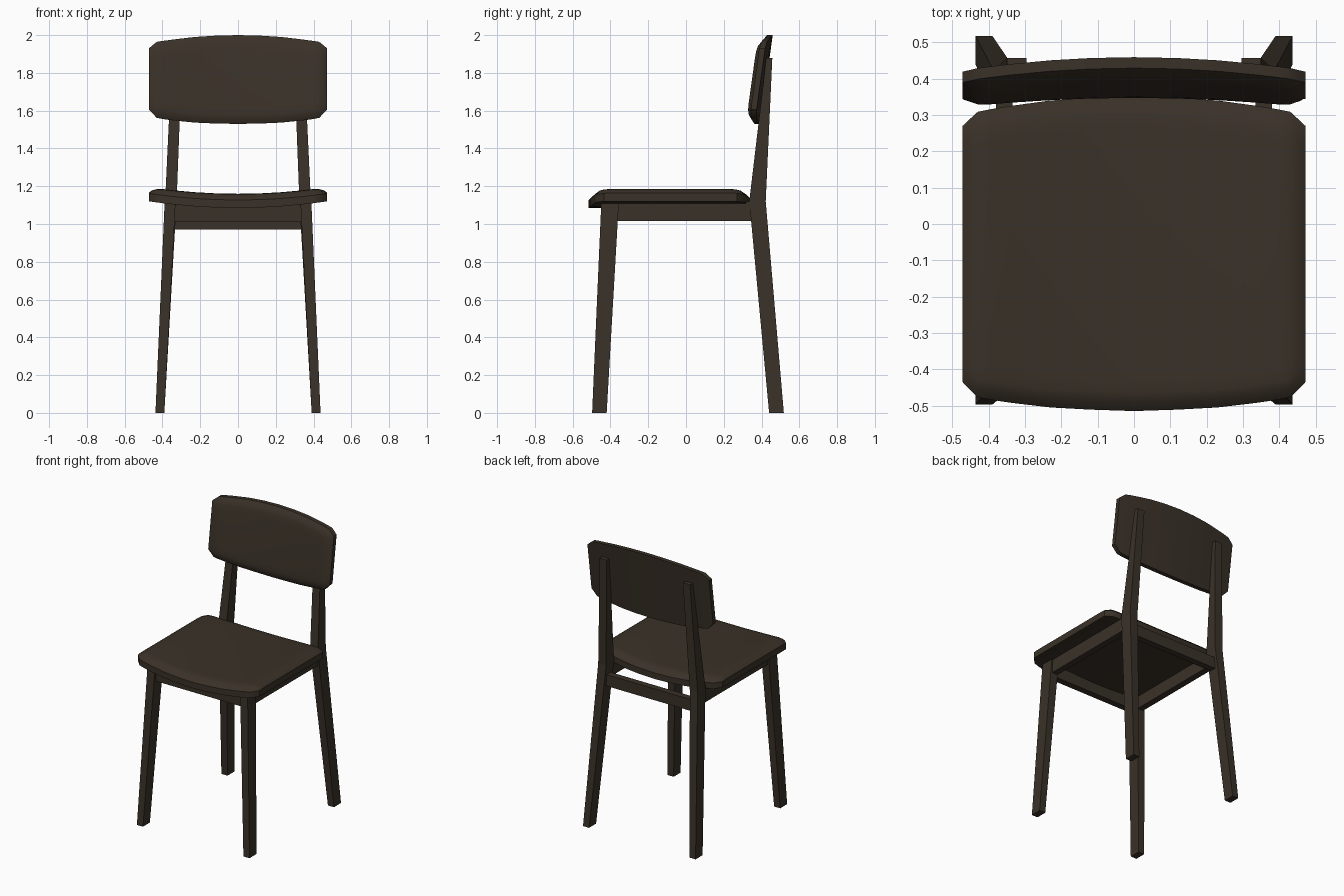
import bpy, bmesh, math

if "Cube" in bpy.data.objects:
    bpy.data.objects.remove(bpy.data.objects["Cube"])

wood = bpy.data.materials.new("dark brown wood")
wood.diffuse_color = (0.042, 0.031, 0.021, 1)
wood.use_nodes = True
wood.node_tree.nodes["Principled BSDF"].inputs["Base Color"].default_value = wood.diffuse_color


def finish(name, bm, smooth=None):
    bmesh.ops.recalc_face_normals(bm, faces=bm.faces)
    me = bpy.data.meshes.new(name)
    bm.to_mesh(me)
    bm.free()
    me.materials.append(wood)
    ob = bpy.data.objects.new(name, me)
    bpy.context.collection.objects.link(ob)
    if smooth:
        bpy.ops.object.select_all(action='DESELECT')
        ob.select_set(True)
        bpy.context.view_layer.objects.active = ob
        bpy.ops.object.shade_smooth_by_angle(angle=math.radians(smooth))
    return ob


def skin(name, rings, smooth=None):
    """Join equal-length closed rings of points into a capped solid."""
    bm = bmesh.new()
    loops = [[bm.verts.new(p) for p in r] for r in rings]
    n = len(loops[0])
    for a, b in zip(loops, loops[1:]):
        for i in range(n):
            j = (i + 1) % n
            bm.faces.new((a[i], a[j], b[j], b[i]))
    bm.faces.new(loops[0])
    bm.faces.new(loops[-1])
    return finish(name, bm, smooth)


def pad(name, half, rim, place):
    """Cushion-shaped panel; half = (x, low, high, thickness) from centre to side."""
    stations = [(-x, l, h, t) for x, l, h, t in reversed(half[1:])] + half
    rings = []
    for x, lo, hi, t in stations:
        r = min(rim, t)
        m = r + (t - r) * 0.72
        prof = [(lo, 0), (lo, r), (lo + .025, m), (lo + .05, r + (t - r) * .93), (lo + .085, t),
                (hi - .085, t), (hi - .05, r + (t - r) * .93), (hi - .025, m), (hi, r), (hi, 0)]
        rings.append([place(x, v, d) for v, d in prof])
    return skin(name, rings, 40)


# Seat: dished across x, rounded upper edge, clipped corners
pad("seat", [(0, -.515, .35, .075), (.12, -.511, .347, .075), (.23, -.505, .34, .075),
             (.34, -.492, .325, .075), (.40, -.483, .315, .075), (.43, -.477, .309, .07),
             (.455, -.453, .286, .06), (.472, -.435, .27, .045)], .042,
    lambda x, v, d: (x, v, 1.085 + .035 * (x / .47) ** 2 + d))

# Backrest: curved round the sitter and leaning back
pad("backrest", [(0, 1.53, 2.0, .055), (.12, 1.532, 1.997, .055), (.23, 1.537, 1.99, .055),
                 (.34, 1.548, 1.977, .055), (.40, 1.556, 1.969, .055), (.43, 1.562, 1.964, .052),
                 (.455, 1.588, 1.944, .043), (.472, 1.605, 1.93, .03)], .03,
    lambda x, v, d: (x, .425 + .14 * (v - 1.97) + .03 * (1 - (x / .47) ** 2) - d, v))


def beam(name, sections, side):
    """Leg through rectangular sections (x0, x1, y0, y1, z)."""
    skin(name, [[(side * x0, y0, z), (side * x1, y0, z), (side * x1, y1, z), (side * x0, y1, z)]
                for x0, x1, y0, y1, z in sections])


def box(name, x0, x1, y0, y1, z0, z1):
    skin(name, [[(x0, y0, z), (x1, y0, z), (x1, y1, z), (x0, y1, z)] for z in (z0, z1)])


for s, label in ((-1, "left"), (1, "right")):
    # Legs
    beam("front_leg_" + label, [(.39, .437, -.497, -.42, 0), (.33, .388, -.448, -.355, 1.125)], s)
    beam("back_leg_" + label, [(.39, .437, .44, .518, 0), (.325, .386, .335, .422, 1.12),
                               (.296, .35, .425, .457, 1.88)], s)
    # Side rails under the seat
    beam("side_rail_" + label, [(.335, .38, -.37, .36, 1.015), (.335, .38, -.37, .36, 1.12)], s)

# Front apron and lower back rail
box("front_apron", -.345, .345, -.43, -.385, 1.01, 1.1)
box("back_rail", -.345, .345, .365, .41, .97, 1.05)
